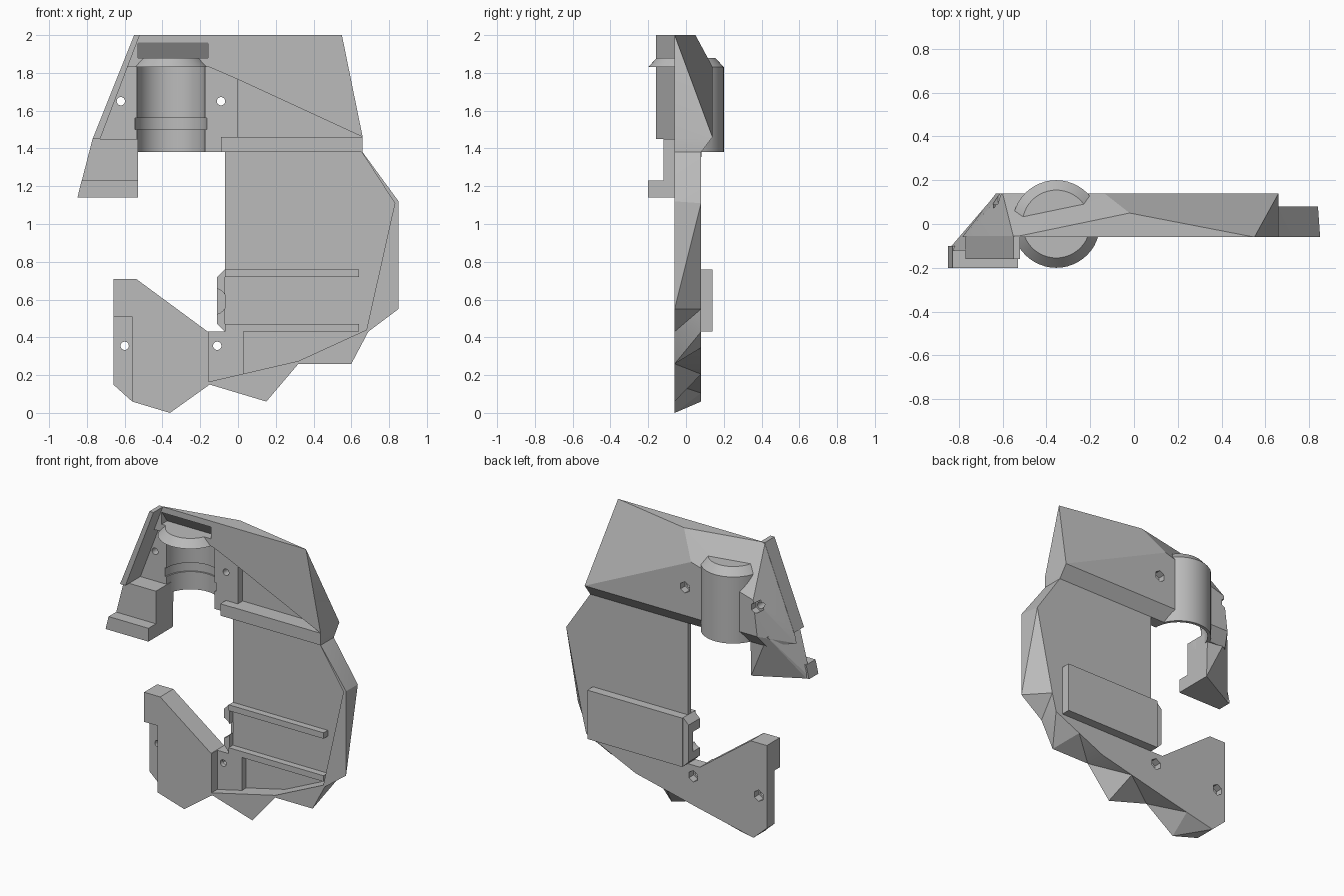
import bpy, bmesh
from mathutils import Matrix

cube = bpy.data.objects.get("Cube")
if cube:
    bpy.data.objects.remove(cube)

grey = bpy.data.materials.new("plain_grey")
grey.use_nodes = True
grey.diffuse_color = (0.5, 0.5, 0.5, 1)
grey.node_tree.nodes["Principled BSDF"].inputs["Base Color"].default_value = (0.5, 0.5, 0.5, 1)


def finish(name, bm):
    bmesh.ops.recalc_face_normals(bm, faces=bm.faces)
    mesh = bpy.data.meshes.new(name)
    bm.to_mesh(mesh)
    bm.free()
    mesh.materials.append(grey)
    obj = bpy.data.objects.new(name, mesh)
    bpy.context.collection.objects.link(obj)
    return obj


def hull(name, points):
    bm = bmesh.new()
    for p in points:
        bm.verts.new(p)
    res = bmesh.ops.convex_hull(bm, input=bm.verts)
    loose = [v for v in bm.verts if not v.link_faces]
    bmesh.ops.delete(bm, geom=loose, context='VERTS')
    bmesh.ops.dissolve_limit(bm, angle_limit=0.01, verts=bm.verts, edges=bm.edges)
    return finish(name, bm)


def loft(name, front, back, y0, y1):
    """Solid between two matching x-z outlines."""
    bm = bmesh.new()
    a = [bm.verts.new((x, y0, z)) for x, z in front]
    b = [bm.verts.new((x, y1, z)) for x, z in back]
    bm.faces.new(a)
    bm.faces.new(b[::-1])
    sides = []
    for i in range(len(a)):
        j = (i + 1) % len(a)
        sides.append(bm.faces.new((a[j], a[i], b[i], b[j])))
    bmesh.ops.triangulate(bm, faces=sides)
    return finish(name, bm)


def prism(name, outline, y0, y1):
    return loft(name, outline, outline, y0, y1)


def box(name, x0, x1, y0, y1, z0, z1):
    return prism(name, [(x0, z0), (x1, z0), (x1, z1), (x0, z1)], y0, y1)


def rod(name, r0, r1, start, length, axis='Z', sides=48):
    bm = bmesh.new()
    bmesh.ops.create_cone(bm, cap_ends=True, segments=sides, radius1=r0, radius2=r1, depth=length)
    bmesh.ops.translate(bm, verts=bm.verts, vec=(0, 0, length / 2))
    if axis == 'Y':
        bmesh.ops.rotate(bm, verts=bm.verts, matrix=Matrix.Rotation(-1.5707963, 3, 'X'))
    bmesh.ops.translate(bm, verts=bm.verts, vec=start)
    return finish(name, bm)


def combine(obj, other, op='DIFFERENCE'):
    mod = obj.modifiers.new(op, 'BOOLEAN')
    mod.operation, mod.object, mod.solver = op, other, 'EXACT'
    bpy.context.view_layer.objects.active = obj
    bpy.ops.object.modifier_apply(modifier=mod.name)
    bpy.data.objects.remove(other)


def bolt_hole(obj, x, z, back):
    combine(obj, rod("hole", 0.022, 0.022, (x, -0.3, z), 0.6, 'Y', 24))
    combine(obj, rod("nut_pocket", 0.038, 0.038, (x, back - 0.05, z), 0.2, 'Y', 6))


FRONT, BACK, DEEP = -0.06, 0.08, 0.14

# upper housing with sloped back
upper = hull("upper_housing", [
    (0.55, FRONT, 2), (-0.55, FRONT, 2), (-0.02, 0.05, 2),
    (0.66, DEEP, 1.46), (0.66, FRONT, 1.46), (0.66, FRONT, 1.38), (0.66, BACK, 1.38),
    (-0.135, DEEP, 1.833), (-0.6, DEEP, 1.70), (-0.63, DEEP, 1.46),
    (-0.77, FRONT, 1.45), (-0.785, FRONT, 1.38), (-0.66, BACK, 1.38)])

# round socket with bevelled cap
AX = -0.355
socket = rod("socket", 0.2, 0.2, (AX, 0, 1.38), 0.45)
combine(socket, rod("cap", 0.2, 0.155, (AX, 0, 1.83), 0.05), 'UNION')
combine(upper, socket, 'UNION')

# recesses, triangular pocket and slanted notch above the cap
combine(upper, prism("recess", [
    (-0.585, 1.83), (-0.15, 1.83), (0, 1.765), (0, 1.46), (-0.09, 1.46),
    (-0.09, 1.3), (-0.53, 1.3), (-0.53, 1.45), (-0.73, 1.45)], -0.3, 0))
combine(upper, prism("pocket", [(0, 1.765), (0.659, 1.461), (0, 1.461)], -0.3, 0.05))
combine(upper, hull("notch", [
    (x, y, z) for x in (-0.53, -0.16)
    for y, z in ((-0.3, 1.88), (0, 1.88), (-0.055, 1.96), (-0.3, 1.96))]))
combine(upper, rod("bore", 0.18, 0.18, (AX, 0, 1.3), 0.53))
combine(upper, rod("groove", 0.19, 0.19, (AX, 0, 1.5), 0.06))
bolt_hole(upper, -0.62, 1.65, DEEP)
bolt_hole(upper, -0.09, 1.65, DEEP)

# side wing: raised strip, slanted block and foot
hull("wing_strip", [(x, y, z) for y in (-0.16, FRONT + 0.005)
     for x, z in ((-0.55, 2), (-0.52, 2), (-0.73, 1.45), (-0.77, 1.45))])
hull("wing_block", [
    (-0.77, -0.12, 1.45), (-0.53, -0.12, 1.45), (-0.53, 0.07, 1.45), (-0.67, 0.09, 1.45),
    (-0.85, -0.12, 1.14), (-0.83, -0.1, 1.14), (-0.53, 0.06, 1.14), (-0.53, -0.12, 1.14)])
hull("wing_foot", [(x, y, z) for y in (-0.2, -0.1)
     for x, z in ((-0.85, 1.14), (-0.53, 1.14), (-0.53, 1.23), (-0.828, 1.23))])

# lower frame: jagged front rim narrowing to a plain back outline
shared_start = [(-0.07, 1.38), (0.66, 1.38)]
shared_end = [(-0.56, 0.06), (-0.66, 0.15), (-0.66, 0.71), (-0.54, 0.71), (-0.16, 0.43), (-0.07, 0.43)]
front = shared_start + [(0.85, 1.12), (0.85, 0.55), (0.69, 0.43), (0.6, 0.26), (0.32, 0.26),
                        (0.15, 0.06), (-0.15, 0.15), (-0.36, 0)] + shared_end
back = shared_start + [(0.84, 1.11), (0.72, 0.55), (0.69, 0.43), (0.505, 0.345), (0.32, 0.26),
                       (0.085, 0.205), (-0.15, 0.15), (-0.355, 0.105)] + shared_end
lower = loft("lower_frame", front, back, FRONT, BACK)
combine(lower, prism("frame_pocket", [
    (-0.155, 1.5), (0.655, 1.5), (0.655, 1.38), (0.83, 1.11), (0.68, 0.44),
    (0.32, 0.275), (-0.155, 0.165)], -0.3, 0.045))
combine(lower, prism("bolt_boss", [(-0.156, 0.16), (0.03, 0.2), (0.03, 0.43), (-0.156, 0.43)],
                     0, 0.07), 'UNION')
combine(lower, box("jaw_step", -0.8, -0.56, -0.3, 0, -0.1, 0.51))
bolt_hole(lower, -0.6, 0.355, BACK)
bolt_hole(lower, -0.11, 0.355, BACK)

# raised back panel, rails and rounded end block
box("back_panel", -0.07, 0.64, 0.06, DEEP, 0.43, 0.76)
for name, z in (("lower_rail", 0.43), ("upper_rail", 0.72)):
    box(name, -0.07, 0.64, 0, 0.06, z, z + 0.04)
end = prism("end_block", [(-0.07, 0.43), (-0.07, 0.76), (-0.11, 0.72), (-0.11, 0.47)], 0.01, 0.13)
combine(end, rod("scoop", 0.07, 0.07, (-0.13, -0.1, 0.59), 0.18, 'Y'))

# keep edges crisp, rounded parts smooth
bpy.ops.object.select_all(action='DESELECT')
for obj in bpy.context.collection.objects:
    if obj.type == 'MESH' and obj.data.materials and obj.data.materials[0] == grey:
        obj.select_set(True)
        bpy.context.view_layer.objects.active = obj
bpy.ops.object.shade_smooth_by_angle(angle=0.3)
